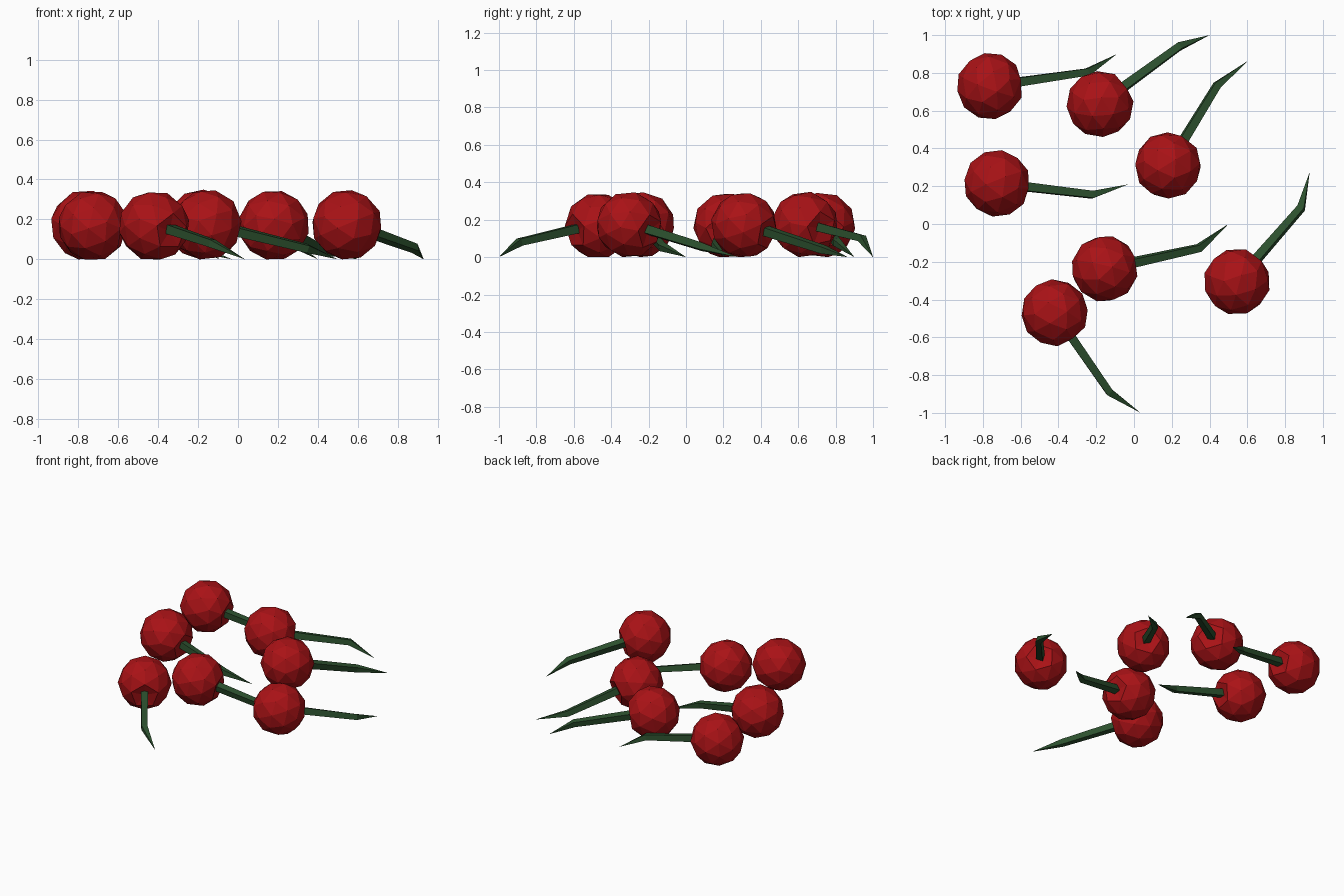
import bpy, bmesh, math
from mathutils import Vector, Matrix

if "Cube" in bpy.data.objects:
    bpy.data.objects.remove(bpy.data.objects["Cube"])

R = 0.178


def material(name, rgb):
    m = bpy.data.materials.new(name)
    m.diffuse_color = (*rgb, 1)
    m.use_nodes = True
    m.node_tree.nodes["Principled BSDF"].inputs["Base Color"].default_value = m.diffuse_color
    return m


RED = material("berry_red", (0.40, 0.006, 0.008))
GREEN = material("stem_green", (0.025, 0.08, 0.027))


def finish(bm, name, mat):
    me = bpy.data.meshes.new(name)
    bmesh.ops.recalc_face_normals(bm, faces=bm.faces)
    bm.to_mesh(me)
    bm.free()
    me.materials.append(mat)
    ob = bpy.data.objects.new(name, me)
    bpy.context.collection.objects.link(ob)


def berry(name, centre, bend, twist):
    # faceted ball with a shallow dent where the stem enters
    bm = bmesh.new()
    bmesh.ops.create_icosphere(bm, subdivisions=2, radius=R)
    max(bm.verts, key=lambda v: v.co.z).co.z -= 0.04
    rot = (bend - centre).to_track_quat('Z', 'Y').to_matrix().to_4x4()
    bm.transform(Matrix.Translation(centre) @ rot @ Matrix.Rotation(twist, 4, 'Z'))
    # rest the ball on the ground
    low = min(v.co.z for v in bm.verts)
    bmesh.ops.translate(bm, verts=bm.verts, vec=(0, 0, -low))
    finish(bm, name, RED)


def stem(name, centre, bend, tip, roll):
    # four-sided stalk, tapering to a point past the bend
    bm = bmesh.new()
    d1, d2 = (bend - centre).normalized(), (tip - bend).normalized()
    rings = []
    for p, d, r in ((centre + d1 * 0.12, d1, 0.033), (bend, (d1 + d2).normalized(), 0.027)):
        side = d.cross(Vector((0, 0, 1))).normalized()
        up = side.cross(d)
        angles = [roll + math.pi / 4 + i * math.pi / 2 for i in range(4)]
        rings.append([bm.verts.new(p + side * r * math.cos(a) + up * r * math.sin(a))
                      for a in angles])
    a, b = rings
    end = bm.verts.new(tip)
    bm.faces.new(a)
    for i in range(4):
        j = (i + 1) % 4
        bm.faces.new((a[i], a[j], b[j], b[i]))
        bm.faces.new((b[i], b[j], end))
    finish(bm, name, GREEN)


# berry centre xy, stem bend xyz, stem tip xy, twist
LAYOUT = [
    ((-0.762, 0.730), (-0.245, 0.805, 0.08), (-0.09, 0.90), 0.2),
    ((-0.180, 0.635), (0.240, 0.940, 0.10), (0.40, 1.00), 0.5),
    ((0.180, 0.310), (0.440, 0.735, 0.04), (0.605, 0.865), 0.1),
    ((-0.725, 0.215), (-0.220, 0.155, 0.06), (-0.03, 0.21), 0.4),
    ((-0.155, -0.237), (0.345, -0.127, 0.055), (0.50, 0.00), 0.0),
    ((-0.420, -0.470), (-0.130, -0.890, 0.08), (0.035, -1.00), 0.3),
    ((0.545, -0.305), (0.885, 0.085, 0.055), (0.93, 0.275), 0.6),
]
for n, (c, b, t, tw) in enumerate(LAYOUT, 1):
    centre, bend, tip = Vector((*c, R)), Vector(b), Vector((*t, 0))
    berry(f"berry_{n}", centre, bend, tw)
    stem(f"stem_{n}", centre, bend, tip, tw - 0.3)
